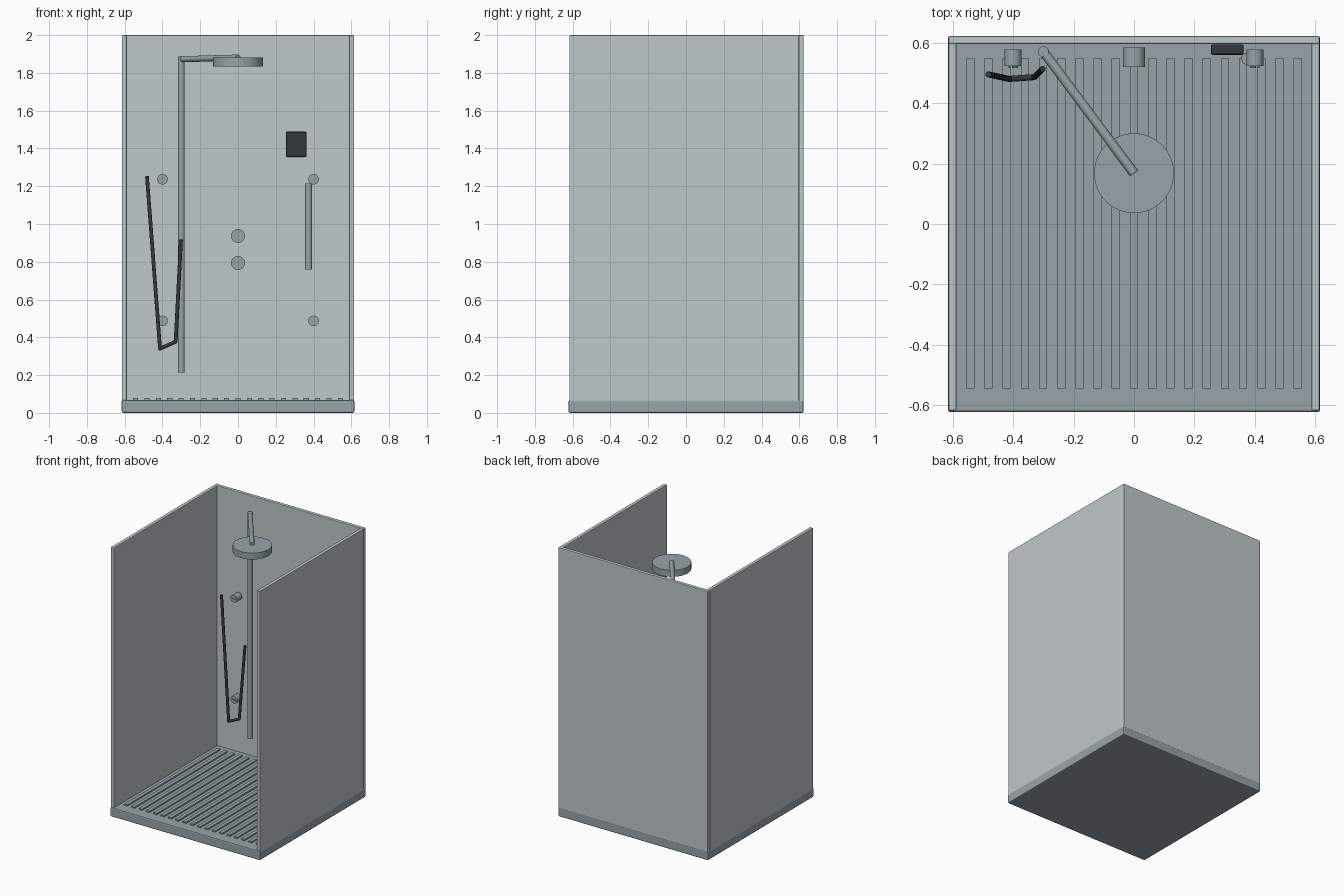
import bpy, math
from mathutils import Vector

if "Cube" in bpy.data.objects:
    bpy.data.objects.remove(bpy.data.objects["Cube"])


def material(name, rgb):
    m = bpy.data.materials.new(name)
    m.diffuse_color = (*rgb, 1)
    m.use_nodes = True
    m.node_tree.nodes["Principled BSDF"].inputs["Base Color"].default_value = m.diffuse_color
    return m


PANEL = material("pale_grey_panel", (0.53, 0.58, 0.585))
METAL = material("blue_grey_metal", (0.31, 0.37, 0.40))
DARK = material("charcoal", (0.035, 0.039, 0.052))


def box(name, lo, hi, mat, bevel=0, segments=2):
    lo, hi = Vector(lo), Vector(hi)
    bpy.ops.mesh.primitive_cube_add(size=1, location=(lo + hi) / 2)
    o = bpy.context.object
    o.name = name
    o.scale = hi - lo
    bpy.ops.object.transform_apply(location=False, rotation=False, scale=True)
    o.data.materials.append(mat)
    if bevel:
        b = o.modifiers.new("soft_edges", 'BEVEL')
        b.width, b.segments = bevel, segments
    return o


def rod(name, a, b, r, mat, sides=32):
    a, b = Vector(a), Vector(b)
    bpy.ops.mesh.primitive_cylinder_add(vertices=sides, radius=r, depth=(b - a).length,
                                        location=(a + b) / 2)
    o = bpy.context.object
    o.name = name
    o.rotation_euler = (b - a).to_track_quat('Z', 'Y').to_euler()
    o.data.materials.append(mat)
    bpy.ops.object.shade_smooth_by_angle(angle=math.radians(35))
    return o


# Floor tray with raised slats
box("floor_tray", (-0.616, -0.622, 0), (0.616, 0.622, 0.069), METAL, 0.008)
for i in range(19):
    x = (i - 9) * 0.0602
    box("floor_slat", (x - 0.0135, -0.544, 0.06), (x + 0.0135, 0.547, 0.079), METAL)

# Three wall panels
box("back_wall", (-0.614, 0.596, 0.06), (0.614, 0.622, 2), PANEL, 0.004)
for s, side in ((-1, "left"), (1, "right")):
    xs = sorted((s * 0.588, s * 0.614))
    box(side + "_wall", (xs[0], -0.617, 0.06), (xs[1], 0.597, 2), PANEL, 0.004)

# Riser pipe, angled arm and rain head
rod("riser_pipe", (-0.3, 0.57, 0.213), (-0.3, 0.57, 1.887), 0.018, METAL)
rod("shower_arm", (-0.303, 0.575, 1.872), (0, 0.168, 1.881), 0.016, METAL)
rod("rain_head", (0, 0.168, 1.833), (0, 0.168, 1.881), 0.132, METAL, 64)

# Two control knobs
for z in (0.794, 0.937):
    rod("control_knob", (0, 0.52, z), (0, 0.584, z), 0.037, METAL)

# Four body jets with small nozzles
for x in (-0.4, 0.4):
    for z in (0.487, 1.237):
        rod("body_jet", (x, 0.522, z), (x, 0.578, z), 0.028, METAL)
        for dx in (-0.012, 0, 0.012):
            rod("jet_nozzle", (x + dx, 0.516, z), (x + dx, 0.525, z), 0.004, METAL, 10)

# Hand shower bar and soap dispenser
rod("hand_bar", (0.374, 0.546, 0.758), (0.374, 0.546, 1.214), 0.019, METAL)
box("soap_dispenser", (0.254, 0.56, 1.356), (0.363, 0.594, 1.49), DARK, 0.006)

# Hanging hose as straight lengths
path = [(-0.482, 0.495, 1.253), (-0.413, 0.48, 0.34), (-0.33, 0.486, 0.377), (-0.302, 0.513, 0.918)]
for a, b in zip(path, path[1:]):
    rod("hose_length", a, b, 0.01, DARK, 16)
for p in path[1:3]:
    bpy.ops.mesh.primitive_uv_sphere_add(segments=16, ring_count=8, radius=0.01, location=p)
    o = bpy.context.object
    o.name = "hose_bend"
    o.data.materials.append(DARK)
    bpy.ops.object.shade_smooth()
